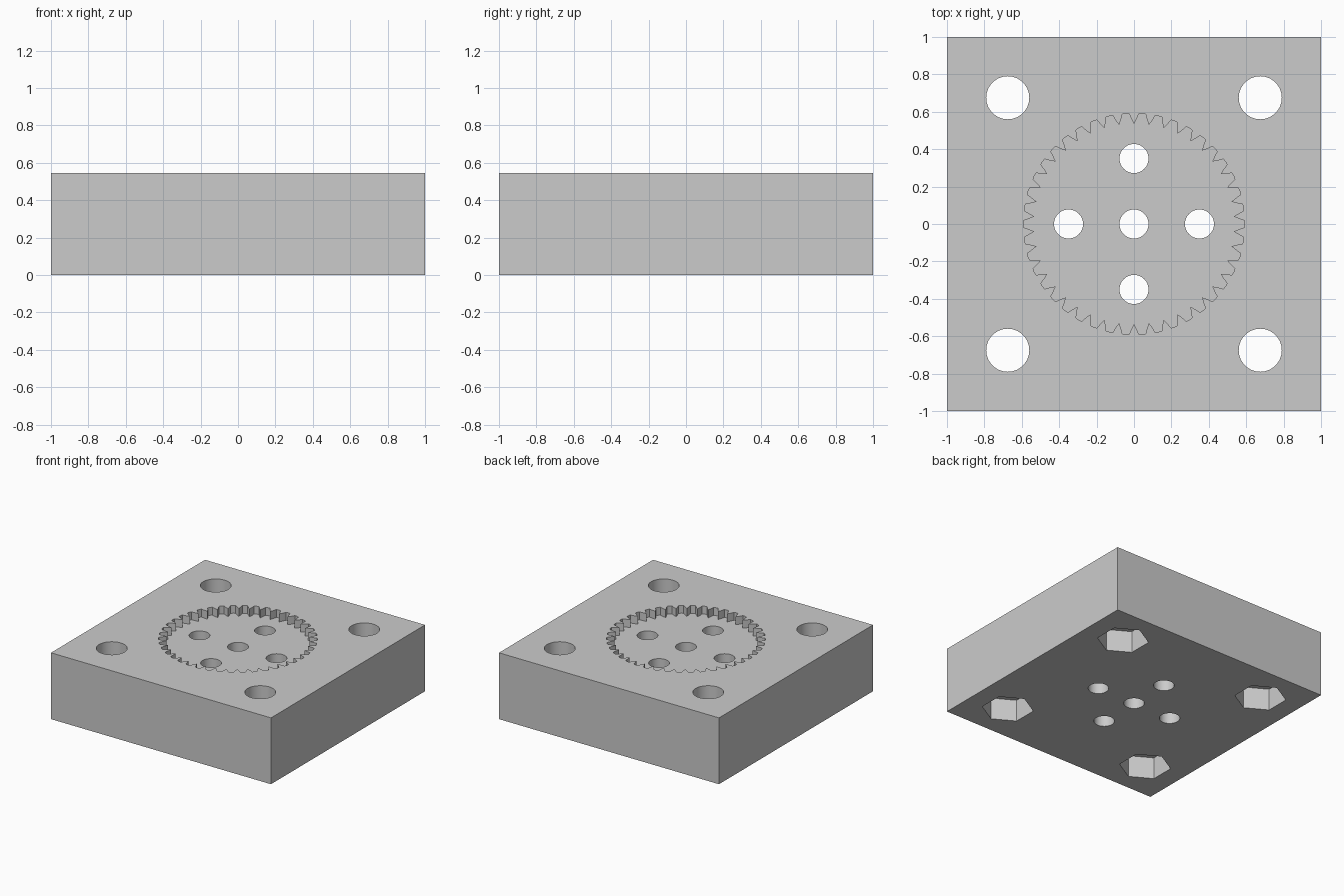
import bpy
import bmesh
from math import sin, cos, pi, radians

HEIGHT = 0.545
CORNER = 0.675
FLOOR = HEIGHT - 0.065
TEETH = 42

default = bpy.data.objects.get("Cube")
if default:
    bpy.data.objects.remove(default, do_unlink=True)

grey = bpy.data.materials.new("plain grey")
grey.use_nodes = True
colour = (0.6, 0.6, 0.6, 1)
grey.diffuse_color = colour
grey.node_tree.nodes["Principled BSDF"].inputs["Base Color"].default_value = colour


def prism(name, outline, low, high):
    """Extrude a flat outline from one height to another."""
    bm = bmesh.new()
    face = bm.faces.new([bm.verts.new((x, y, low)) for x, y in outline])
    moved = bmesh.ops.extrude_face_region(bm, geom=[face])["geom"]
    top = [v for v in moved if isinstance(v, bmesh.types.BMVert)]
    bmesh.ops.translate(bm, verts=top, vec=(0, 0, high - low))
    bmesh.ops.recalc_face_normals(bm, faces=bm.faces[:])
    mesh = bpy.data.meshes.new(name)
    bm.to_mesh(mesh)
    bm.free()
    mesh.materials.append(grey)
    obj = bpy.data.objects.new(name, mesh)
    bpy.context.collection.objects.link(obj)
    return obj


def polar(radius, angle):
    return radius * cos(angle), radius * sin(angle)


def ring(radius, sides, centre=(0, 0), turn=0.0):
    points = [polar(radius, turn + 2 * pi * i / sides) for i in range(sides)]
    return [(centre[0] + x, centre[1] + y) for x, y in points]


def gear_outline():
    # one tooth: fraction of pitch and radius, starting at an inward point
    tooth = [(0, 0.535), (0.18, 0.565), (0.29, 0.59), (0.5, 0.592),
             (0.71, 0.59), (0.82, 0.565)]
    pitch = 2 * pi / TEETH
    return [polar(r, pi / 2 + (i + f) * pitch) for i in range(TEETH) for f, r in tooth]


# Square block
block = prism("block", [(-1, -1), (1, -1), (1, 1), (-1, 1)], 0, HEIGHT)

# Toothed pocket in the top
cutters = [prism("gear_pocket_cutter", gear_outline(), FLOOR, HEIGHT + 0.1)]

# Centre hole and four holes around it
for spot in [(0, 0)] + ring(0.35, 4):
    cutters.append(prism("small_hole_cutter", ring(0.0775, 64, spot), -0.1, HEIGHT + 0.2))

# Corner bolt holes with hexagonal nut pockets underneath
for sx in (-1, 1):
    for sy in (-1, 1):
        spot = (sx * CORNER, sy * CORNER)
        cutters.append(prism("bolt_hole_cutter", ring(0.115, 64, spot), -0.1, HEIGHT + 0.1))
        cutters.append(prism("nut_pocket_cutter", ring(0.195, 6, spot, radians(30)), -0.2, 0.18))

# Cut the block
bpy.ops.object.select_all(action="DESELECT")
block.select_set(True)
bpy.context.view_layer.objects.active = block
for cutter in cutters:
    cutter.hide_render = True
    cut = block.modifiers.new("cut", "BOOLEAN")
    cut.operation = "DIFFERENCE"
    cut.solver = "EXACT"
    cut.object = cutter
    bpy.ops.object.modifier_apply(modifier=cut.name)
    bpy.data.objects.remove(cutter, do_unlink=True)

# Smooth hole walls, crisp edges
bpy.ops.object.shade_smooth_by_angle(angle=radians(15))
